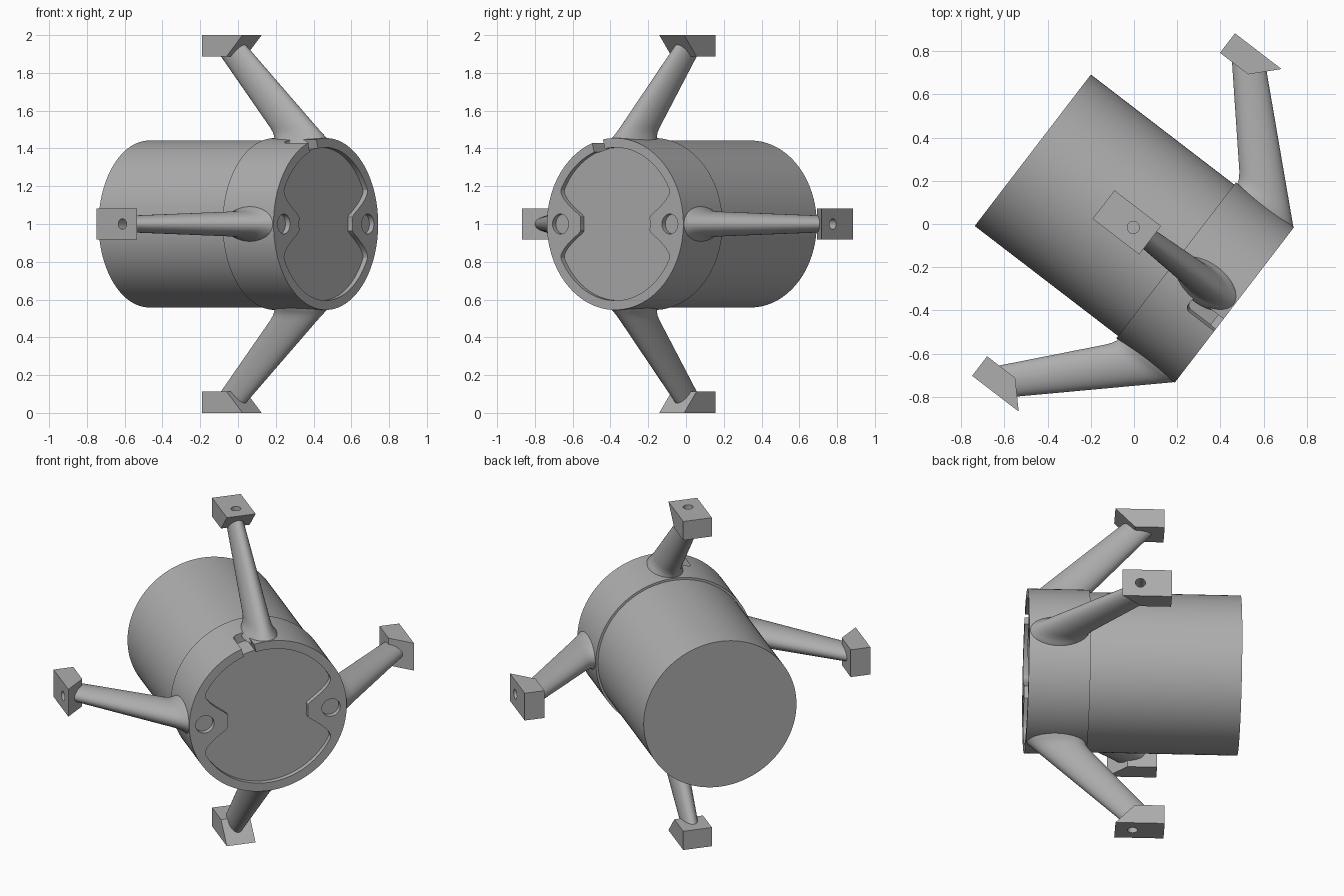
import bpy, bmesh
from math import sin, cos, pi, radians, degrees
from mathutils import Matrix, Vector

if "Cube" in bpy.data.objects:
    bpy.data.objects.remove(bpy.data.objects["Cube"])

grey = bpy.data.materials.new("plain grey")
grey.use_nodes = True
grey.diffuse_color = (0.42, 0.42, 0.42, 1)
grey.node_tree.nodes["Principled BSDF"].inputs["Base Color"].default_value = (0.42, 0.42, 0.42, 1)

# Everything is built along local x (front face at x = 0), then turned into place
PLACE = Matrix.Translation((0.465, -0.375, 1)) @ Matrix.Rotation(radians(-37.5), 4, 'Z')
RING_R, BODY_R = 0.455, 0.442


def loft(name, loops, turn=0):
    """Capped solid through equal-length loops, turned about the x axis."""
    bm = bmesh.new()
    rows = [[bm.verts.new(p) for p in loop] for loop in loops]
    n = len(rows[0])
    for a, b in zip(rows, rows[1:]):
        for i in range(n):
            j = (i + 1) % n
            bm.faces.new((a[i], a[j], b[j], b[i]))
    bm.faces.new(rows[0])
    bm.faces.new(rows[-1])
    bmesh.ops.recalc_face_normals(bm, faces=bm.faces)
    bm.transform(Matrix.Rotation(turn, 4, 'X'))
    mesh = bpy.data.meshes.new(name)
    bm.to_mesh(mesh)
    bm.free()
    mesh.materials.append(grey)
    obj = bpy.data.objects.new(name, mesh)
    bpy.context.collection.objects.link(obj)
    return obj


def combine(obj, other, operation):
    """Apply a boolean and discard the helper."""
    mod = obj.modifiers.new("combine", 'BOOLEAN')
    mod.operation, mod.object, mod.solver = operation, other, 'EXACT'
    bpy.context.view_layer.update()
    bpy.context.view_layer.objects.active = obj
    bpy.ops.object.modifier_apply(modifier=mod.name)
    bpy.data.objects.remove(other)


def finish(obj):
    bpy.ops.object.select_all(action='DESELECT')
    obj.select_set(True)
    bpy.context.view_layer.objects.active = obj
    bpy.ops.object.shade_smooth_by_angle(angle=radians(30))
    obj.matrix_world = PLACE


def disc(x, r, y=0, n=128):
    return [(x, y + r * cos(2 * pi * i / n), r * sin(2 * pi * i / n)) for i in range(n)]


# Barrel and the slightly wider front collar
barrel = loft("barrel", [disc(-1.177, BODY_R), disc(-0.33, BODY_R)])
finish(barrel)
collar = loft("front_collar", [disc(-0.34, RING_R), disc(0, RING_R)])


# Shallow recess with a lobe left standing on each side
def recess(x, n=192):
    loop = []
    for i in range(n):
        a = 2 * pi * i / n
        off = degrees(min(a % pi, pi - a % pi))
        t = min(max((off - 8) / 19, 0), 1)
        r = 0.232 + 0.173 * t * t * (3 - 2 * t)
        loop.append((x, r * cos(a), r * sin(a)))
    return loop


combine(collar, loft("recess_cutter", [recess(-0.03), recess(0.02)]), 'DIFFERENCE')

# Round hole in each lobe
for y in (-0.365, 0.365):
    combine(collar, loft("hole_cutter", [disc(-0.03, 0.053, y, 48), disc(0.02, 0.053, y, 48)]), 'DIFFERENCE')


# Key slot in the rim, with a rounded inner end
def slot(z, half=0.037, corner=0.025):
    pts = [(0.02, -half, z), (0.02, half, z)]
    for side, start in ((1, 0), (-1, 1)):
        for i in range(7):
            a = pi / 2 * (start + i / 6)
            pts.append((-0.145 - corner * sin(a), side * (half - corner) + corner * cos(a), z))
    return pts


combine(collar, loft("slot_cutter", [slot(0.402), slot(0.52)], radians(15)), 'DIFFERENCE')
finish(collar)


# Swept-back struts, each ending in a wedge-shaped pad with a bolt hole
def strut_section(h, flare, n=48):
    k = (h - 0.45) / 0.5
    front = min(0, -1.082 * (h - 0.45))
    back = -0.31 - 0.88 * (h - 0.45) - flare
    half = 0.07 - 0.028 * k + flare
    mid, wide = (front + back) / 2, (front - back) / 2
    return [(mid + wide * cos(2 * pi * i / n), half * sin(2 * pi * i / n), h) for i in range(n)]


def pad_side(y):
    return [(-0.764, y, 0.886), (-0.60, y, 0.886), (-0.492, y, 1), (-0.764, y, 1)]


def bolt(z, n=32):
    return [(-0.59 + 0.028 * cos(2 * pi * i / n), 0.028 * sin(2 * pi * i / n), z) for i in range(n)]


for k, name in enumerate(("top_leg", "right_leg", "bottom_leg", "left_leg")):
    turn = k * pi / 2
    leg = loft(name, [pad_side(-0.083), pad_side(0.083)], turn)
    sections = [strut_section(h, f) for h, f in
                ((0.425, 0.03), (0.45, 0.02), (0.465, 0.01), (0.485, 0.003), (0.51, 0), (0.955, 0))]
    combine(leg, loft("strut", sections, turn), 'UNION')
    combine(leg, loft("bolt_cutter", [bolt(0.91), bolt(1.05)], turn), 'DIFFERENCE')
    finish(leg)
